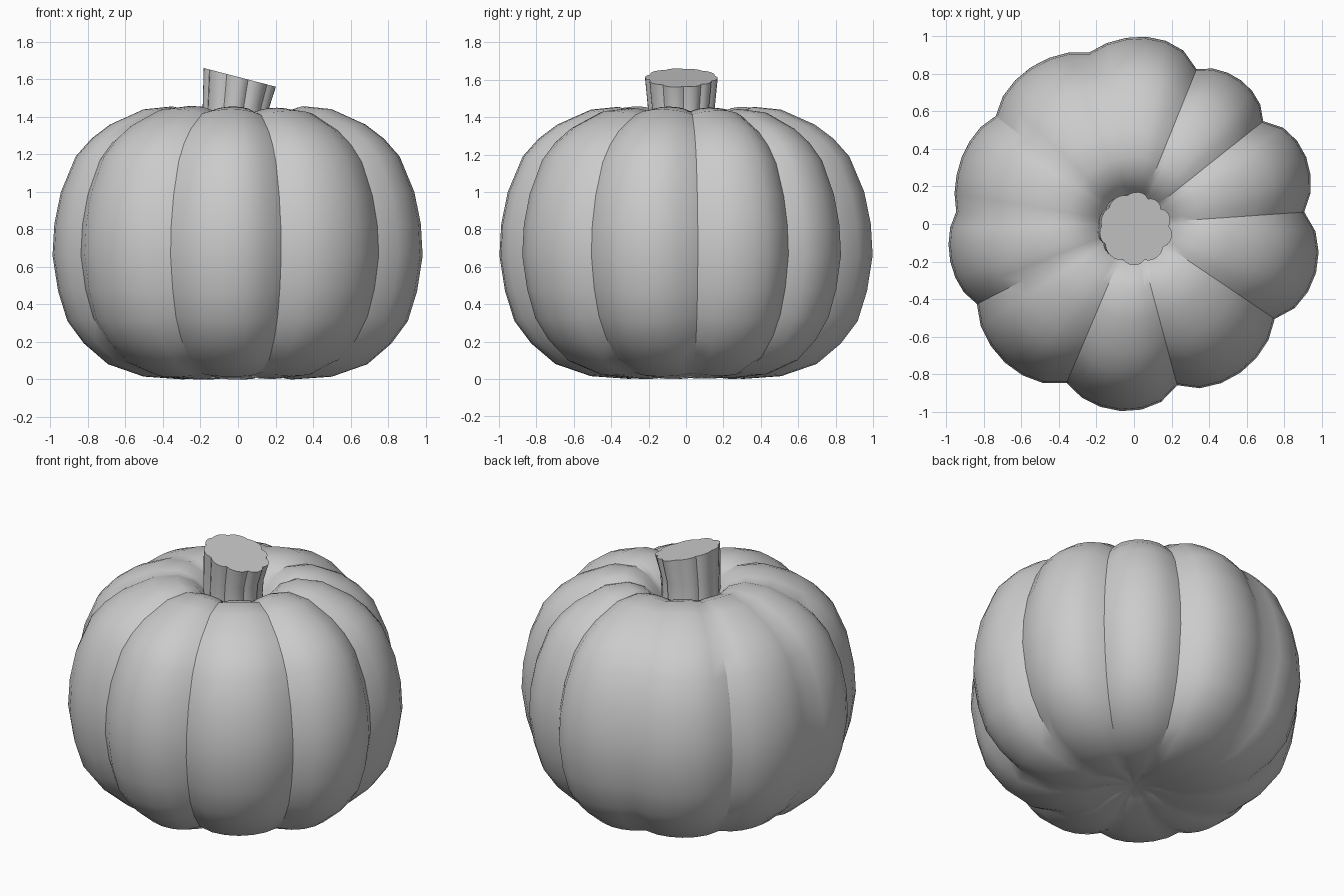
import bpy, bmesh, math

if "Cube" in bpy.data.objects:
    bpy.data.objects.remove(bpy.data.objects["Cube"])

# groove angle (deg), groove radius, peak radius of the lobe that follows
LOBES = [(4, .91, .985), (38.5, .88, .955), (68, .89, 1.0), (104.6, .945, 1.0),
         (142, .935, .985), (176, .95, 1.0), (207, .94, 1.01), (247, .92, 1.0),
         (285, .89, .975), (326, .905, 1.005)]
STEPS = 6


def lobe_ring():
    """Angle and relative radius of every point round the ribbed section."""
    ring = []
    for i, (a, g, p) in enumerate(LOBES):
        b, h, _ = LOBES[(i + 1) % len(LOBES)]
        b += 360 if b < a else 0
        for k in range(STEPS):
            t = k / STEPS
            base = g + (h - g) * t
            r = base + (p - base) * math.sin(math.pi * t) ** 0.7
            ring.append((math.radians(a + (b - a) * t), r))
    return ring


def skin(name, rings, bottom, top, angle):
    """Join rings of points; close ends with a pole point, or an n-gon if None."""
    bm = bmesh.new()
    loops = [[bm.verts.new(p) for p in ring] for ring in rings]
    n = len(loops[0])
    for lo, hi in zip(loops, loops[1:]):
        for i in range(n):
            j = (i + 1) % n
            bm.faces.new((lo[i], lo[j], hi[j], hi[i]))
    for loop, pole in ((loops[0], bottom), (loops[-1], top)):
        if pole is None:
            bm.faces.new(loop)
        else:
            v = bm.verts.new(pole)
            for i in range(n):
                bm.faces.new((loop[i], loop[(i + 1) % n], v))
    bmesh.ops.recalc_face_normals(bm, faces=bm.faces)
    me = bpy.data.meshes.new(name)
    bm.to_mesh(me)
    bm.free()
    ob = bpy.data.objects.new(name, me)
    bpy.context.collection.objects.link(ob)
    bpy.ops.object.select_all(action='DESELECT')
    ob.select_set(True)
    bpy.context.view_layer.objects.active = ob
    bpy.ops.object.shade_smooth_by_angle(angle=math.radians(angle))
    return ob


RING = lobe_ring()

# pumpkin body: radius, height, groove strength
PROFILE = [(.14, .045, .2), (.30, .0, .2), (.51, .015, .4), (.70, .08, .65), (.83, .19, .85),
           (.92, .31, 1), (.97, .47, 1), (1.0, .66, 1), (.99, .83, 1), (.955, 1.0, 1),
           (.875, 1.19, .95), (.79, 1.285, .85), (.69, 1.36, .75), (.51, 1.44, .55),
           (.36, 1.455, .5), (.26, 1.42, .5), (.19, 1.35, .6), (.14, 1.27, .6)]
rings = []
for r, z, w in PROFILE:
    ring = []
    for a, f in RING:
        s = 1 + (f - 1) * w
        dip = 1 + (f - 1) * w * 0.7
        zz = .7 + (z - .7) * dip
        ring.append((r * s * math.cos(a), r * s * math.sin(a), max(zz, 0)))
    rings.append(ring)
skin("pumpkin_body", rings, (0, 0, .06), (0, 0, 1.24), 32)

# stem: same ribs, leaning slightly, cut on a slant
rings = []
for r, z, cx, cy, slant in [(.185, 1.24, -.02, -.02, 0), (.178, 1.36, -.015, -.025, 0),
                            (.180, 1.46, -.01, -.025, -.05), (.195, 1.61, .01, -.025, -.26)]:
    ring = []
    for a, f in RING:
        s = r * (1 + (f - 1) * 1.1)
        x, y = s * math.cos(a), s * math.sin(a)
        ring.append((cx + x, cy + y, z + slant * x))
    rings.append(ring)
skin("stem", rings, None, None, 32)
